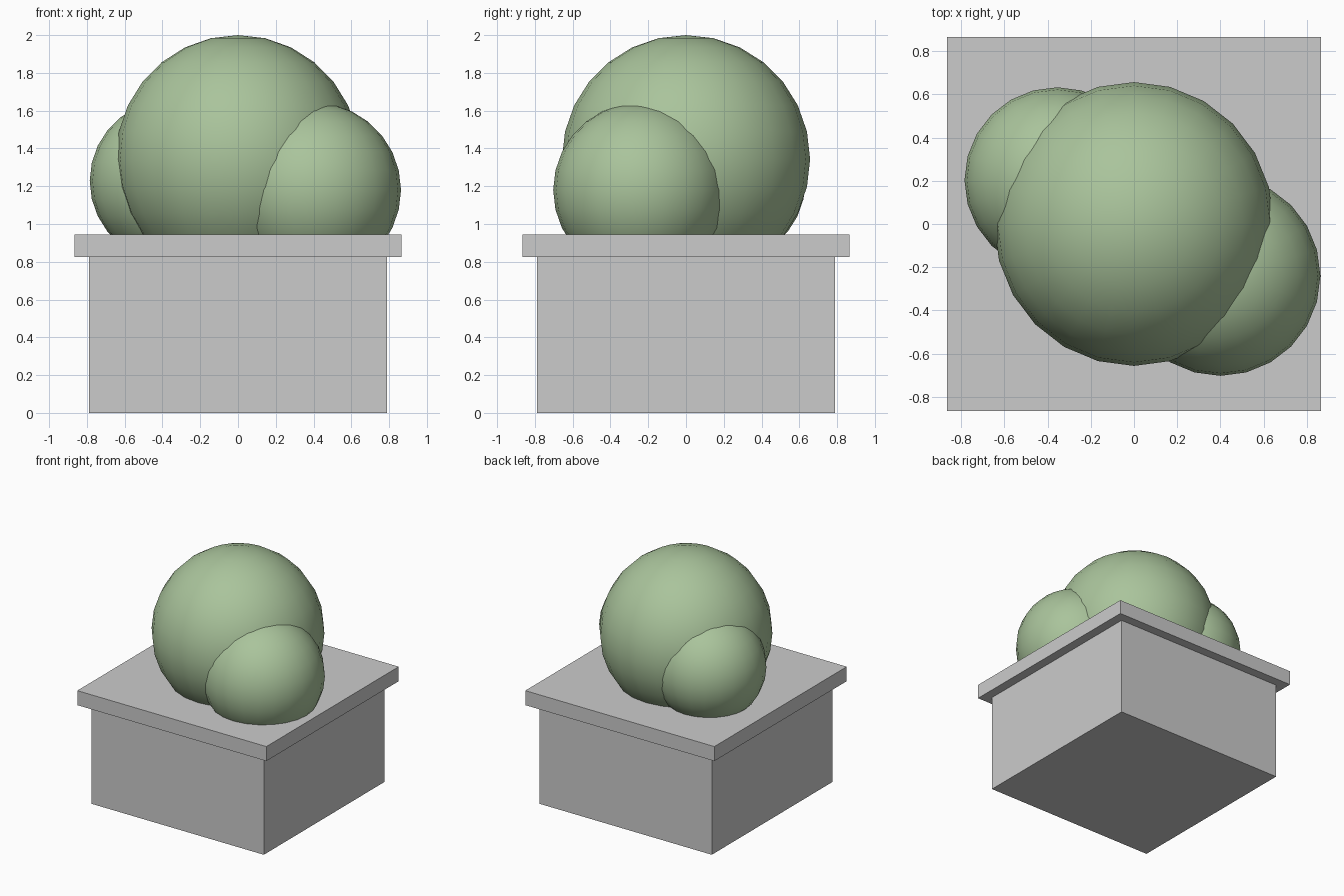
import bpy

if "Cube" in bpy.data.objects:
    bpy.data.objects.remove(bpy.data.objects["Cube"])

leaf = bpy.data.materials.new("leaf_green")
leaf.diffuse_color = (0.40, 0.55, 0.33, 1)
leaf.use_nodes = True
leaf.node_tree.nodes["Principled BSDF"].inputs["Base Color"].default_value = leaf.diffuse_color


def box(name, half, z0, z1):
    bpy.ops.mesh.primitive_cube_add(size=1, location=(0, 0, (z0 + z1) / 2))
    ob = bpy.context.object
    ob.name = name
    ob.scale = (2 * half, 2 * half, z1 - z0)
    bpy.ops.object.transform_apply(location=False, rotation=False, scale=True)


def leaf_ball(name, centre, radii):
    bpy.ops.mesh.primitive_uv_sphere_add(segments=24, ring_count=14, radius=1, location=centre)
    ob = bpy.context.object
    ob.name = name
    ob.scale = radii
    bpy.ops.object.transform_apply(location=False, rotation=False, scale=True)
    bpy.ops.object.shade_smooth()
    ob.data.materials.append(leaf)


# Square planter with an overhanging rim slab
box("planter_box", 0.788, 0, 0.825)
box("planter_rim", 0.865, 0.825, 0.945)

# Clipped shrub: one large ball and two smaller ones
leaf_ball("shrub_main", (0, 0, 1.343), (0.647, 0.657, 0.657))
leaf_ball("shrub_front_right", (0.40, -0.24, 1.18), (0.463, 0.463, 0.463))
leaf_ball("shrub_back_left", (-0.355, 0.203, 1.228), (0.43, 0.43, 0.43))
